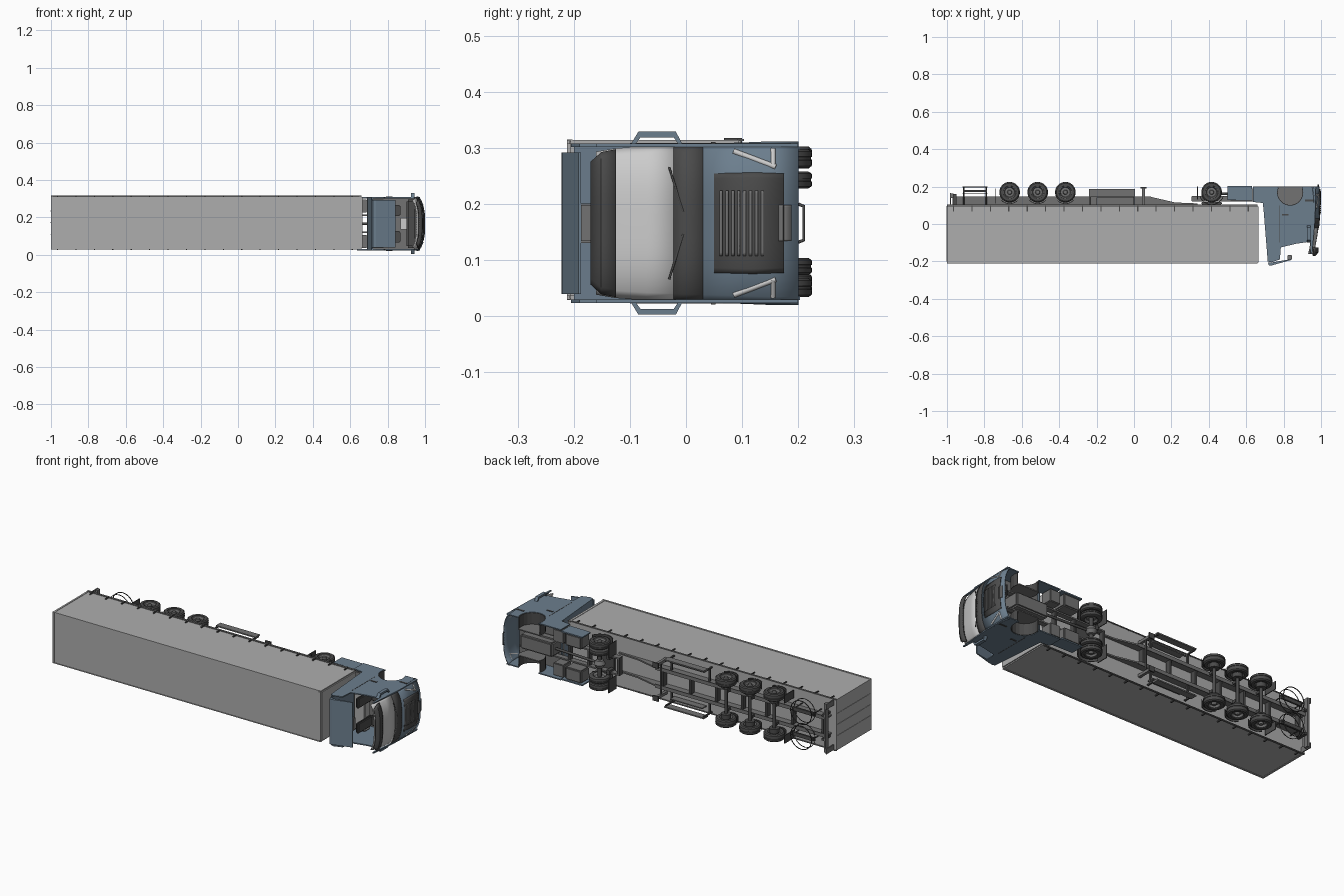
import bpy, bmesh
from math import sin, cos, pi, radians
from mathutils import Matrix, Vector

# The truck lies on its side: nose +x, roof -y, width along z
ZC = 0.168

def mat(name, c):
    m = bpy.data.materials.new(name)
    m.diffuse_color = (*c, 1)
    return m

BLUE = mat("cab_blue", (0.15, 0.21, 0.27))
GREY = mat("trailer_grey", (0.42, 0.42, 0.42))
LIGHT = mat("light_grey", (0.62, 0.62, 0.62))
MID = mat("mid_grey", (0.17, 0.17, 0.17))
DARK = mat("dark_grey", (0.07, 0.07, 0.07))

def finish(name, bm, m, smooth=False):
    bmesh.ops.recalc_face_normals(bm, faces=bm.faces[:])
    me = bpy.data.meshes.new(name)
    bm.to_mesh(me)
    bm.free()
    me.materials.append(m)
    o = bpy.data.objects.new(name, me)
    bpy.context.collection.objects.link(o)
    if smooth:
        bpy.context.view_layer.objects.active = o
        o.select_set(True)
        bpy.ops.object.shade_smooth_by_angle(angle=radians(35))
        o.select_set(False)
    return o

def box(name, x0, x1, y0, y1, z0, z1, m, bevel=0):
    bm = bmesh.new()
    M = Matrix.Translation(((x0+x1)/2, (y0+y1)/2, (z0+z1)/2)) @ Matrix.Diagonal((abs(x1-x0), abs(y1-y0), abs(z1-z0), 1))
    bmesh.ops.create_cube(bm, size=1, matrix=M)
    if bevel:
        bmesh.ops.bevel(bm, geom=bm.edges[:], offset=bevel, segments=2, affect='EDGES')
    return finish(name, bm, m)

def prism(name, pts, z0, z1, m):
    bm = bmesh.new()
    f = bm.faces.new([bm.verts.new((x, y, z0)) for x, y in pts])
    r = bmesh.ops.extrude_face_region(bm, geom=[f])
    bmesh.ops.translate(bm, vec=(0, 0, z1-z0), verts=[v for v in r["geom"] if isinstance(v, bmesh.types.BMVert)])
    return finish(name, bm, m)

def lathe(name, prof, x, y, z, m, s=1, n=32):
    # profile of (radius, offset along z)
    bm = bmesh.new()
    vs = [bm.verts.new((r, 0, h*s)) for r, h in prof]
    es = [bm.edges.new(p) for p in zip(vs, vs[1:])]
    bmesh.ops.spin(bm, geom=vs+es, axis=(0, 0, 1), cent=(0, 0, 0), angle=2*pi, steps=n)
    bmesh.ops.remove_doubles(bm, verts=bm.verts[:], dist=1e-5)
    bmesh.ops.translate(bm, vec=(x, y, z), verts=bm.verts[:])
    return finish(name, bm, m, True)

def tube(name, pts, r, m, cyclic=False):
    cu = bpy.data.curves.new(name, 'CURVE')
    cu.dimensions, cu.bevel_depth, cu.bevel_resolution = '3D', r, 2
    sp = cu.splines.new('POLY')
    sp.points.add(len(pts)-1)
    for p, c in zip(sp.points, pts):
        p.co = (*c, 1)
    sp.use_cyclic_u = cyclic
    cu.use_fill_caps = True
    cu.materials.append(m)
    o = bpy.data.objects.new(name, cu)
    bpy.context.collection.objects.link(o)

def arc(cx, cy, r, a0, a1, n=12):
    return [(cx+r*cos(radians(a0+(a1-a0)*i/n)), cy+r*sin(radians(a0+(a1-a0)*i/n))) for i in range(n+1)]

def shell(name, cx, cy, r, a0, a1, z0, z1, m, t=0.004):
    return prism(name, arc(cx, cy, r, a0, a1)+arc(cx, cy, r-t, a1, a0), z0, z1, m)

def wheel(name, x, z, s, w):
    h = w/2
    lathe(name+"_tyre", [(0.034, -h), (0.048, -h), (0.054, -h*0.75), (0.055, -h*0.2), (0.053, -h*0.15), (0.053, h*0.15),
                         (0.055, h*0.2), (0.054, h*0.75), (0.048, h), (0.034, h), (0.032, h*0.7), (0.032, -h*0.7), (0.034, -h)], x, 0.17, z, DARK, s)
    lathe(name+"_rim", [(0, h*0.85), (0.01, h*0.85), (0.013, h*0.3), (0.025, h*0.2), (0.029, h*0.8), (0.033, h*0.85),
                        (0.033, -h*0.85), (0.024, -h*0.4), (0, -h*0.4)], x, 0.17, z, MID, s)

# Trailer body
B0, B1 = 0.030, 0.314
box("cargo_box", -0.995, 0.65, -0.208, 0.098, B0+0.002, B1-0.002, GREY)
box("box_front_frame", 0.64, 0.665, -0.212, 0.1, B0, B1, GREY, 0.006)
box("box_rear_frame", -1.0, -0.99, -0.212, 0.1, B0, B1, GREY)
for z in (B0, B1):
    box("box_top_rail", -1.0, 0.66, -0.212, -0.202, z-0.001, z+0.001, GREY)
    box("box_bottom_rail", -1.0, 0.66, 0.092, 0.103, z-0.002, z+0.002, MID)
    for i in range(17):
        x = -0.965+0.0985*i
        box("side_latch", x-0.003, x+0.003, 0.068, 0.1, z-0.004, z+0.004, DARK)
for z in (0.11, 0.172, 0.234):
    box("door_lock_rod", -1.002, -0.998, -0.2, 0.095, z-0.002, z+0.002, GREY)

# Trailer chassis, running gear and fittings on both sides
TX = (-0.665, -0.515, -0.367)
for s in (-1, 1):
    def Z(d):
        return ZC+0.002+s*d
    prism("trailer_rail", [(-0.97, 0.1), (-0.97, 0.145), (0.09, 0.145), (0.22, 0.115), (0.34, 0.11), (0.34, 0.1)], Z(0.046), Z(0.054), MID)
    box("rail_flange", -0.97, 0.09, 0.143, 0.147, Z(0.04), Z(0.06), MID)
    for x in TX:
        wheel("trailer_wheel", x, Z(0.113), s, 0.04)
        box("spring_hanger", x-0.012, x+0.012, 0.14, 0.168, Z(0.045), Z(0.06), DARK)
        lathe("brake_drum", [(0, -0.012), (0.026, -0.012), (0.026, 0.012), (0, 0.012)], x, 0.17, Z(0.085), DARK)
        shell("trailer_mudguard", x, 0.17, 0.063, 225, 315, Z(0.094), Z(0.134), DARK, 0.003)
    box("trailer_mudflap", -0.744, -0.74, 0.11, 0.19, Z(0.09), Z(0.135), DARK)
    # side guard and its supports
    box("guard_upper_panel", -0.24, 0.005, 0.148, 0.186, Z(0.128), Z(0.135), MID)
    box("guard_lower_bar", -0.20, 0.0, 0.105, 0.142, Z(0.1), Z(0.106), MID)
    for x in (-0.235, -0.0):
        box("guard_bracket", x-0.004, x+0.004, 0.105, 0.18, Z(0.122), Z(0.129), DARK)
        box("guard_arm", x-0.004, x+0.004, 0.12, 0.13, Z(0.05), Z(0.125), DARK)
    box("landing_leg", 0.043, 0.059, 0.1, 0.19, Z(0.085), Z(0.1), MID)
    box("landing_foot", 0.034, 0.068, 0.19, 0.197, Z(0.078), Z(0.107), DARK)
    # spare carrier hoops at the tail
    ring = [(x, 0.197, z) for x, z in arc(-0.85, Z(0.07), 0.065, 0, 345, 23)]
    tube("carrier_hoop", ring, 0.0025, DARK, True)
    tube("carrier_hoop_upper", [(x, 0.165, z) for x, y, z in ring], 0.002, DARK, True)
    for x in (-0.91, -0.79):
        tube("carrier_post", [(x, 0.1, Z(0.07)), (x, 0.197, Z(0.07))], 0.003, DARK)
    box("carrier_beam", -0.915, -0.785, 0.172, 0.182, Z(0.06), Z(0.08), DARK)
    box("tail_bumper_post", -0.965, -0.95, 0.1, 0.16, Z(0.06), Z(0.072), DARK)
    box("tail_lamp_plate", -0.985, -0.979, 0.1, 0.165, Z(0.11), Z(0.14), MID)
for x in TX:
    tube("trailer_axle", [(x, 0.17, ZC-0.1), (x, 0.17, ZC+0.1)], 0.009, DARK)
for x in (-0.94, -0.75, -0.59, -0.44, -0.28, -0.12, 0.05):
    box("chassis_crossmember", x-0.006, x+0.006, 0.105, 0.135, ZC-0.05, ZC+0.05, DARK)
box("tail_bumper", -0.978, -0.966, 0.138, 0.162, 0.035, 0.309, MID)
tube("landing_cross_shaft", [(0.051, 0.15, ZC-0.09), (0.051, 0.15, ZC+0.09)], 0.005, DARK)

# Tractor chassis and drive axle
C = 0.166
DX, AX = 0.415, 0.835
for s in (-1, 1):
    def Z(d):
        return C+s*d
    box("tractor_rail", 0.31, 0.93, 0.12, 0.15, Z(0.042), Z(0.05), MID)
    for d, w in ((0.115, 0.034), (0.077, 0.03)):
        wheel("drive_wheel", DX, Z(d), s, w)
    shell("drive_mudguard", DX, 0.17, 0.068, 200, 340, Z(0.07), Z(0.135), DARK, 0.003)
    box("drive_mudflap", 0.338, 0.342, 0.13, 0.2, Z(0.06), Z(0.135), DARK)
    box("air_bag", 0.36, 0.38, 0.12, 0.16, Z(0.03), Z(0.055), DARK)
    # tanks and skirts
    box("side_tank", 0.51, 0.61, 0.125, 0.198, Z(0.06), Z(0.13), MID, 0.006)
    box("battery_box", 0.625, 0.69, 0.12, 0.19, Z(0.06), Z(0.13), MID, 0.004)
    prism("side_skirt", [(0.5, 0.128), (0.5, 0.203), (0.63, 0.203), (0.63, 0.125)], Z(0.13), Z(0.137), BLUE)
    # cab side with open window and wheel arch
    prism("cab_side", [(0.635, 0.2), (0.635, 0.118), (0.69, 0.112), (0.715, -0.2), (0.735, -0.205), (0.78, -0.19),
                       (0.785, -0.125), (0.87, -0.105), (0.942, -0.095), (0.945, -0.16), (0.952, -0.16), (0.968, 0.02),
                       (0.972, 0.2)] + arc(AX, 0.168, 0.07, 27, -207, 18), Z(0.136), Z(0.142), BLUE)
    shell("wheel_arch_liner", AX, 0.168, 0.071, 160, 380, Z(0.07), Z(0.14), DARK)
    prism("arch_inner_panel", arc(AX, 0.168, 0.07, 153, 387, 18), Z(0.07), Z(0.076), MID)
    box("door_handle", 0.79, 0.825, 0.045, 0.053, Z(0.141), Z(0.145), DARK)
    box("door_seam", 0.776, 0.779, -0.1, 0.1, Z(0.1405), Z(0.1428), DARK)
    box("step", 0.915, 0.96, 0.12, 0.13, Z(0.1405), Z(0.144), DARK)
    # mirror
    bm = bmesh.new()
    outline = [(-0.1, 0.138), (-0.085, 0.163), (-0.018, 0.163), (-0.005, 0.138), (-0.012, 0.138), (-0.022, 0.153), (-0.081, 0.153), (-0.092, 0.138)]
    f = bm.faces.new([bm.verts.new((0.925, y, Z(d))) for y, d in outline])
    r = bmesh.ops.extrude_face_region(bm, geom=[f])
    bmesh.ops.translate(bm, vec=(0.018, 0, 0), verts=[v for v in r["geom"] if isinstance(v, bmesh.types.BMVert)])
    finish("wing_mirror", bm, BLUE)
    # seats
    box("seat_base", 0.8, 0.87, 0.03, 0.06, Z(0.04), Z(0.1), DARK, 0.006)
    box("seat_back", 0.79, 0.808, -0.09, 0.04, Z(0.04), Z(0.1), DARK, 0.006)
tube("drive_axle", [(DX, 0.17, C-0.11), (DX, 0.17, C+0.11)], 0.011, DARK)
lathe("differential", [(0, -0.026), (0.02, -0.02), (0.03, 0), (0.02, 0.02), (0, 0.026)], DX, 0.17, C, MID)
tube("drive_shaft", [(DX, 0.165, C), (0.7, 0.15, C)], 0.007, DARK)
box("coupling_plate", 0.36, 0.47, 0.103, 0.118, C-0.055, C+0.055, DARK, 0.004)
for x in (0.315, 0.5, 0.62):
    box("tractor_crossmember", x-0.007, x+0.007, 0.122, 0.148, C-0.05, C+0.05, DARK)
box("engine", 0.7, 0.9, 0.09, 0.185, C-0.04, C+0.04, MID, 0.008)

# Cab shell
box("cab_floor", 0.69, 0.96, 0.09, 0.1, C-0.136, C+0.136, MID)
prism("cab_rear_wall", [(0.69, 0.11), (0.696, 0.11), (0.721, -0.2), (0.715, -0.2)], C-0.138, C+0.138, BLUE)
box("bunk", 0.715, 0.785, 0.0, 0.05, C-0.13, C+0.13, GREY, 0.006)
box("dashboard", 0.9, 0.955, -0.01, 0.06, C-0.13, C+0.13, DARK, 0.01)
box("interior_console", 0.87, 0.9, 0.02, 0.09, C-0.03, C+0.03, LIGHT)
prism("roof_fairing", [(0.715, -0.205), (0.722, -0.222), (0.738, -0.221), (0.842, -0.192), (0.842, -0.187), (0.735, -0.206)], C-0.126, C+0.126, BLUE)
box("roof_hatch", 0.82, 0.845, -0.19, -0.165, C-0.035, C+0.035, MID, 0.003)

# Curved front: rows of (y, x at centre, half width)
def front(name, rows, m, t=0.006, lift=0.0, full=0.142):
    bm = bmesh.new()
    n = 20
    grid = []
    for y, x, hw in rows:
        grid.append([bm.verts.new((x+lift-0.032*abs(hw*(2*i/n-1)/full)**3.5, y, C+hw*(2*i/n-1))) for i in range(n+1)])
    for a, b in zip(grid, grid[1:]):
        for i in range(n):
            bm.faces.new((a[i], a[i+1], b[i+1], b[i]))
    o = finish(name, bm, m, True)
    md = o.modifiers.new("thickness", 'SOLIDIFY')
    md.thickness, md.offset = t, 0
    return o

front("sun_visor", [(-0.168, 0.968, 0.108), (-0.15, 0.982, 0.125), (-0.125, 0.982, 0.13)], DARK, 0.008)
front("windscreen", [(-0.16, 0.955, 0.126), (-0.125, 0.966, 0.132), (-0.07, 0.976, 0.136), (-0.02, 0.984, 0.138)], LIGHT)
front("wiper_band", [(-0.022, 0.985, 0.138), (0.0, 0.989, 0.139), (0.032, 0.991, 0.14)], DARK)
front("front_panel", [(0.03, 0.991, 0.14), (0.1, 0.994, 0.142), (0.15, 0.995, 0.144), (0.2, 0.988, 0.144)], BLUE)
front("grille_back", [(0.05, 0.992, 0.088), (0.12, 0.994, 0.09), (0.175, 0.994, 0.088)], DARK, 0.004, 0.003)
for i in range(8):
    y = 0.06+0.0105*i
    front("grille_slat", [(y, 0.994, 0.058), (y+0.005, 0.994, 0.058)], MID, 0.004, 0.005)
front("bumper_insert", [(0.165, 0.994, 0.032), (0.188, 0.991, 0.032)], MID, 0.004, 0.004)
tube("bumper_bar", [(0.985, 0.2, C-0.034), (0.985, 0.21, C-0.03), (0.985, 0.21, C+0.03), (0.985, 0.2, C+0.034)], 0.003, DARK)
for s in (-1, 1):
    # V-shaped headlamps
    for p in ([(0.085, 0.128), (0.16, 0.1)], [(0.155, 0.1), (0.155, 0.132)]):
        tube("headlamp", [(0.996-0.032*(d/0.142)**3.5, y, C+s*d) for y, d in p], 0.005, LIGHT)
    tube("wiper", [(0.99, -0.005, C+s*0.02), (0.983, -0.03, C+s*0.1)], 0.002, DARK)
